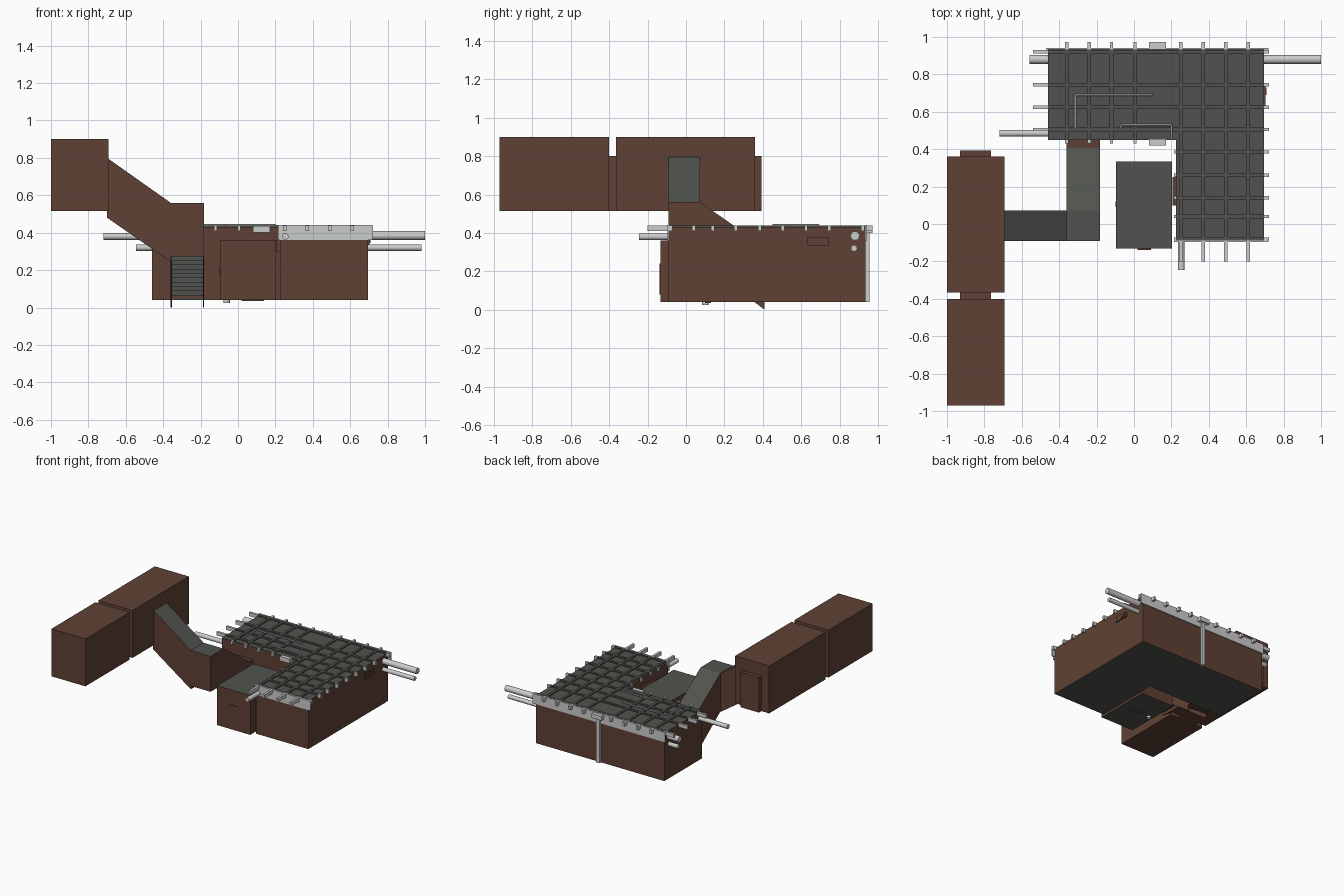
import bpy, bmesh, math
from mathutils import Vector

if "Cube" in bpy.data.objects:
    bpy.data.objects.remove(bpy.data.objects["Cube"])


def material(name, rgb):
    m = bpy.data.materials.new(name)
    m.diffuse_color = (*rgb, 1)
    m.use_nodes = True
    m.node_tree.nodes["Principled BSDF"].inputs["Base Color"].default_value = m.diffuse_color
    return m


BROWN = material("brown wall", (0.115, 0.053, 0.035))
GREY = material("dark grey roof", (0.082, 0.086, 0.077))
LIGHT = material("light metal", (0.60, 0.61, 0.60))


def finish(name, bm, mats, rule=None):
    bmesh.ops.recalc_face_normals(bm, faces=bm.faces)
    bm.normal_update()
    if rule:
        for f in bm.faces:
            f.material_index = int(rule(f))
    me = bpy.data.meshes.new(name)
    bm.to_mesh(me)
    bm.free()
    for m in mats:
        me.materials.append(m)
    ob = bpy.data.objects.new(name, me)
    bpy.context.collection.objects.link(ob)
    return ob


def prism(name, pts, axis, lo, hi, mats, rule=None):
    """Extrude a 2D outline along an axis (0=x, 1=y, 2=z)."""
    bm = bmesh.new()

    def at(p, d):
        c = list(p)
        c.insert(axis, d)
        return bm.verts.new(c)
    a = [at(p, lo) for p in pts]
    b = [at(p, hi) for p in pts]
    bm.faces.new(a)
    bm.faces.new(b)
    for i in range(len(pts)):
        j = (i + 1) % len(pts)
        bm.faces.new((a[i], a[j], b[j], b[i]))
    return finish(name, bm, mats, rule)


def box(name, x, y, z, mats, rule=None):
    pts = [(x[0], y[0]), (x[1], y[0]), (x[1], y[1]), (x[0], y[1])]
    return prism(name, pts, 2, z[0], z[1], mats, rule)


def pipe(name, a, b, r, sides=12):
    a, b = Vector(a), Vector(b)
    bm = bmesh.new()
    bmesh.ops.create_cone(bm, cap_ends=True, segments=sides, radius1=r, radius2=r, depth=(b - a).length)
    rot = (b - a).to_track_quat('Z', 'Y')
    for v in bm.verts:
        v.co = rot @ v.co + (a + b) / 2
    for f in bm.faces:
        f.smooth = len(f.verts) == 4
    for e in bm.edges:
        e.smooth = all(len(f.verts) == 4 for f in e.link_faces)
    return finish(name, bm, [LIGHT])


def level(f):
    return abs(f.normal.z) > 0.3


# Main L-shaped building and the low front annex
outline = [(-0.46, 0.45), (0.225, 0.45), (0.225, -0.09), (0.695, -0.09), (0.695, 0.935), (-0.46, 0.935)]
prism("main_building", outline, 2, 0.04, 0.43, [BROWN, GREY], level)
box("annex", (-0.095, 0.203), (-0.132, 0.335), (0.04, 0.36), [BROWN, GREY], level)
box("annex_door", (0.02, 0.09), (-0.138, -0.13), (0.08, 0.24), [BROWN])
box("annex_side_hatch", (-0.10, -0.093), (0.09, 0.12), (0.17, 0.21), [BROWN])
pipe("annex_foot", (-0.06, 0.10, 0.025), (-0.06, 0.10, 0.05), 0.017)
box("annex_drain", (0.02, 0.14), (0.10, 0.13), (0.034, 0.045), [GREY])

# Hatches on the long walls
box("east_hatch", (0.69, 0.704), (0.63, 0.745), (0.335, 0.377), [BROWN])
box("east_hatch_panel", (0.70, 0.709), (0.69, 0.73), (0.345, 0.370), [BROWN])
box("inner_hatch", (0.206, 0.23), (0.10, 0.25), (0.30, 0.36), [BROWN])

# Light fascia plates on front and back
box("front_fascia", (0.215, 0.72), (-0.097, -0.088), (0.36, 0.44), [LIGHT])
box("back_fascia", (-0.47, 0.72), (0.933, 0.942), (0.36, 0.44), [LIGHT])


# Roof beams: dark over the roof, light at the protruding ends
def beam(name, axis, pos, inner, outer):
    def part(suffix, span, z, mat, w):
        side = (pos - w, pos + w)
        xy = (span, side) if axis == 0 else (side, span)
        box(name + suffix, *xy, z, [mat])
    part("_strip", inner, (0.425, 0.439), GREY, 0.010)
    part("_end_low", (outer[0], inner[0]), (0.41, 0.439), LIGHT, 0.009)
    part("_end_high", (inner[1], outer[1]), (0.41, 0.439), LIGHT, 0.009)


for i, x in enumerate((-0.36, -0.24, -0.12, 0.005)):
    beam(f"wing_beam_{i}", 1, x, (0.45, 0.942), (0.43, 0.972))
for i, x in enumerate((0.25, 0.37, 0.49, 0.61)):
    beam(f"long_beam_{i}", 1, x, (-0.097, 0.942), (-0.20, 0.972))
for i, y in enumerate((0.92, 0.745, 0.625, 0.505)):
    beam(f"cross_beam_{i}", 0, y, (-0.46, 0.695), (-0.54, 0.722))
for i, y in enumerate((0.385, 0.26, 0.14, 0.04, -0.08)):
    beam(f"short_beam_{i}", 0, y, (0.225, 0.695), (0.213, 0.722))

# Downpipe with brackets at the roof edge
box("back_downpipe", (0.11, 0.14), (0.93, 0.955), (0.04, 0.43), [LIGHT])
box("back_bracket", (0.08, 0.17), (0.94, 0.972), (0.40, 0.435), [LIGHT])
box("inner_bracket", (0.08, 0.17), (0.42, 0.452), (0.40, 0.435), [LIGHT])

# Large service pipes through the walls
pipe("upper_through_pipe", (-0.56, 0.88, 0.385), (1.0, 0.88, 0.385), 0.024)
pipe("lower_through_pipe", (-0.545, 0.875, 0.32), (0.98, 0.875, 0.32), 0.017)
pipe("west_pipe", (-0.72, 0.485, 0.38), (-0.40, 0.485, 0.38), 0.018)
pipe("front_pipe", (0.253, -0.245, 0.38), (0.253, 0.0, 0.38), 0.018)

# Thin conduits lying on the roof
routes = [[(-0.315, 0.51), (-0.315, 0.69), (0.10, 0.69)],
          [(-0.07, 0.515), (-0.07, 0.53), (0.20, 0.53), (0.20, 0.45)]]
for r, route in enumerate(routes):
    for i in range(len(route) - 1):
        pipe(f"roof_conduit_{r}_{i}", (*route[i], 0.441), (*route[i + 1], 0.441), 0.005, 8)

# Raised brown blocks on the left with their connectors
for name, y in (("rear_block", (-0.365, 0.36)), ("front_block", (-0.97, -0.402))):
    box(name, (-1.0, -0.693), y, (0.515, 0.90), [BROWN])
for name, y in (("block_connector", (-0.41, -0.36)), ("end_connector", (0.355, 0.392))):
    box(name, (-0.93, -0.765), y, (0.515, 0.80), [BROWN])

# Sloping passage from the blocks down to the landing
prism("sloping_passage", [(-0.70, 0.80), (-0.36, 0.56), (-0.36, 0.245), (-0.70, 0.48)], 1,
      -0.092, 0.073, [BROWN, GREY], lambda f: f.normal.z > 0.3)
box("landing", (-0.36, -0.182), (-0.092, 0.073), (0.272, 0.56), [BROWN, GREY], lambda f: f.normal.z > 0.3)

# Covered stair from the landing down to the main building, stepped beneath
steps, run, rise = 10, 0.033, 0.0235
profile = [(0.405, 0.33), (0.073, 0.56), (0.073, 0.275)]
for i in range(steps):
    y, z = 0.073 + i * run, 0.275 - i * rise
    profile += [(y + run, z), (y + run, z - rise)]
profile = profile[:-1] + [(0.405, 0.04)]
prism("covered_stair", profile, 0, -0.354, -0.188, [BROWN, GREY],
      lambda f: abs(f.normal.x) < 0.5 and f.normal.y < 0.9)
for name, x in (("left_stair_wall", (-0.36, -0.354)), ("right_stair_wall", (-0.188, -0.182))):
    prism(name, [(0.073, 0.56), (0.41, 0.327), (0.41, 0.0), (0.073, 0.25)], 0, x[0], x[1],
          [BROWN, GREY], lambda f: f.normal.z > 0.3)
box("stair_doorway", (-0.36, -0.182), (0.40, 0.455), (0.05, 0.327), [BROWN])
